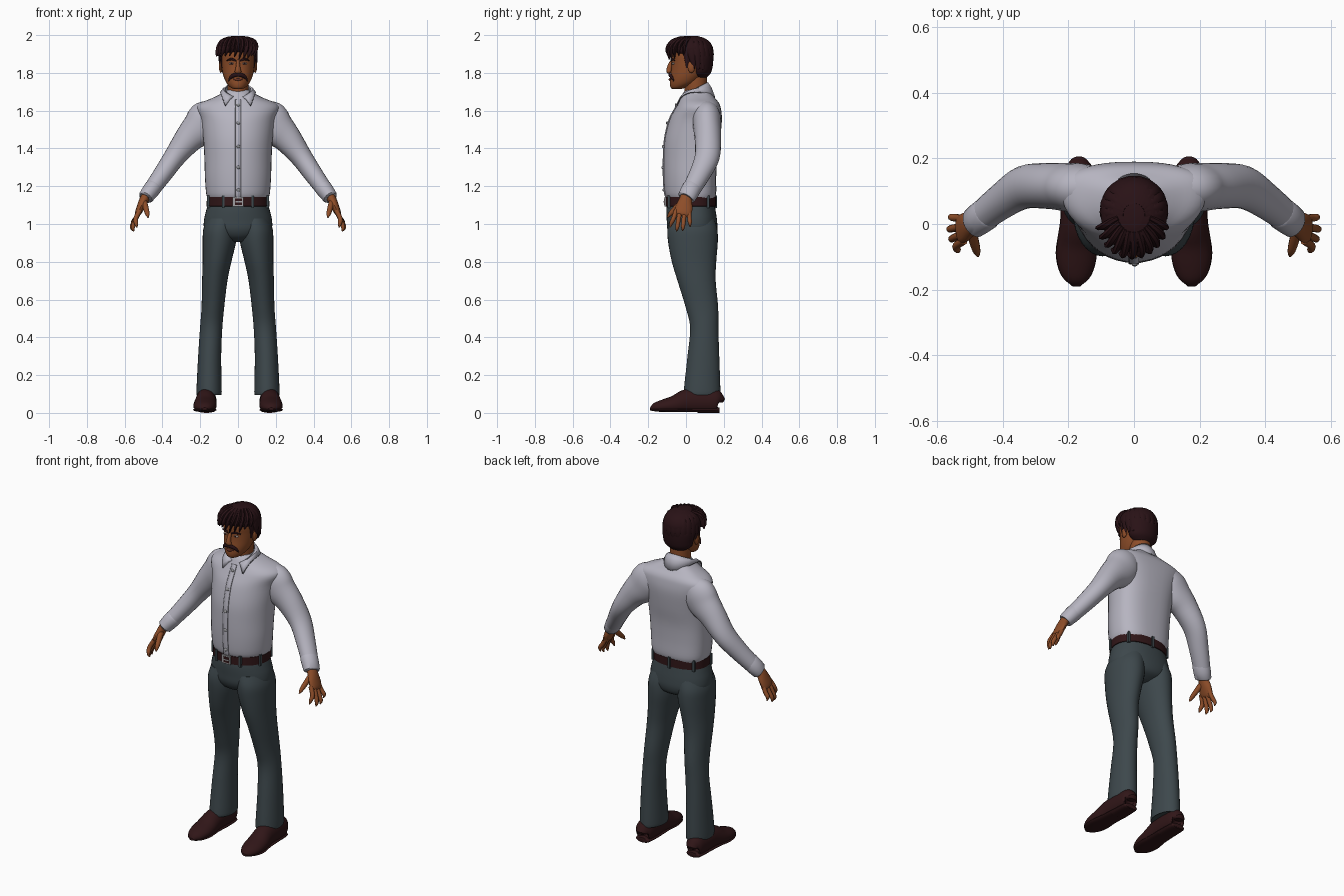
import bpy, bmesh, math, random
from mathutils import Vector

random.seed(4)


def material(name, rgb):
    m = bpy.data.materials.new(name)
    m.diffuse_color = (*rgb, 1)
    return m


SHIRT = material("pale_grey_cloth", (0.47, 0.46, 0.53))
SEAM = material("seam_grey", (0.16, 0.16, 0.18))
TROUSER = material("slate_cloth", (0.047, 0.064, 0.072))
LEATHER = material("brown_leather", (0.030, 0.008, 0.009))
HAIR = material("dark_hair", (0.022, 0.006, 0.008))
SKIN = material("brown_skin", (0.27, 0.075, 0.022))
METAL = material("buckle_metal", (0.35, 0.35, 0.36))
EYE = material("eye_white", (0.5, 0.42, 0.38))
LIP = material("lip", (0.15, 0.035, 0.02))


def build(name, verts, faces, mat):
    me = bpy.data.meshes.new(name)
    bm = bmesh.new()
    vs = [bm.verts.new(v) for v in verts]
    for f in faces:
        bm.faces.new([vs[i] for i in f])
    bmesh.ops.recalc_face_normals(bm, faces=bm.faces)
    bm.to_mesh(me)
    bm.free()
    me.materials.append(mat)
    ob = bpy.data.objects.new(name, me)
    bpy.context.collection.objects.link(ob)
    return ob


def skin_rings(name, rings, mat):
    n = len(rings[0])
    faces = [(k * n + i, k * n + (i + 1) % n, (k + 1) * n + (i + 1) % n, (k + 1) * n + i)
             for k in range(len(rings) - 1) for i in range(n)]
    faces += [tuple(range(n)), tuple(range((len(rings) - 1) * n, len(rings) * n))]
    return build(name, [p for r in rings for p in r], faces, mat)


def spline(rows, steps):
    """Smooth interpolation through rows of numbers."""
    out = []
    for i in range(len(rows) - 1):
        a, b, c, d = (rows[max(i - 1, 0)], rows[i], rows[i + 1], rows[min(i + 2, len(rows) - 1)])
        for k in range(steps):
            t = k / steps
            out.append([q + 0.5 * t * (r - p + t * (2 * p - 5 * q + 4 * r - s + t * (3 * (q - r) + s - p)))
                        for p, q, r, s in zip(a, b, c, d)])
    return out + [list(rows[-1])]


def body(name, rows, mat, back=2.0, n=32, steps=4, side=1):
    """Upright loft; rows are z, centre x, half width, front y, widest y, back y."""
    rings = []
    for z, cx, rx, yf, cy, yb in spline(rows, steps):
        ring = []
        for i in range(n):
            c, s = math.cos(math.tau * i / n), math.sin(math.tau * i / n)
            e = 2 / back if s > 0 else 1
            x = math.copysign(abs(c) ** e, c) * rx
            y = cy + (yb - cy) * abs(s) ** e if s > 0 else cy + (cy - yf) * s
            ring.append((side * (cx + x), y, z))
        rings.append(ring)
    return skin_rings(name, rings, mat)


def tube(name, rows, mat, ref=(0, 1, 0), n=12, steps=4, side=1, floor=None):
    """Loft along a path; rows are x, y, z, radius across, radius along ref."""
    pts = spline(rows, steps)
    pos = [Vector(p[:3]) for p in pts]
    rings = []
    for k, p in enumerate(pts):
        t = (pos[min(k + 1, len(pos) - 1)] - pos[max(k - 1, 0)]).normalized()
        a = Vector(ref) - t * t.dot(Vector(ref))
        a.normalize()
        b = a.cross(t)
        ring = []
        for i in range(n):
            w = math.tau * i / n
            v = pos[k] + b * (p[3] * math.cos(w)) + a * (p[4] * math.sin(w))
            ring.append((side * v.x, v.y, v.z if floor is None else max(v.z, floor)))
        rings.append(ring)
    return skin_rings(name, rings, mat)


def ball(name, loc, size, mat):
    return body(name, [(loc[2] + size[2] * math.sin(a), loc[0], size[0] * math.cos(a), loc[1] - size[1] * math.cos(a),
                        loc[1], loc[1] + size[1] * math.cos(a))
                       for a in [math.radians(d) for d in range(-88, 89, 22)]], mat, n=14, steps=1)


def box(name, loc, size, mat):
    v = [Vector((x, y, z)) * 0.5 * Vector((1, 1, 1)).length / math.sqrt(3)
         for x in (-1, 1) for y in (-1, 1) for z in (-1, 1)]
    v = [(loc[0] + p.x * size[0], loc[1] + p.y * size[1], loc[2] + p.z * size[2]) for p in v]
    return build(name, v, [(0, 1, 3, 2), (4, 6, 7, 5), (0, 4, 5, 1), (2, 3, 7, 6), (0, 2, 6, 4), (1, 5, 7, 3)], mat)


# Shirt body
TORSO = [(1.135, 0, .160, -.100, .04, .153), (1.165, 0, .169, -.112, .04, .160), (1.25, 0, .175, -.118, .04, .160),
         (1.35, 0, .178, -.118, .05, .165), (1.45, 0, .184, -.112, .06, .180), (1.55, 0, .200, -.088, .09, .190),
         (1.61, 0, .222, -.058, .10, .185), (1.64, 0, .200, -.042, .10, .175), (1.665, 0, .140, -.030, .09, .155),
         (1.69, 0, .090, -.018, .08, .135), (1.71, 0, .068, .0, .06, .115)]
body("shirt_body", TORSO, SHIRT, back=2.6, n=40)

# Placket, seam and buttons follow the shirt front
front = [(r[0], r[3]) for r in spline(TORSO, 4) if r[0] < 1.66]


def front_strip(name, x0, x1, lift, mat):
    v = [(x, y - lift, z) for z, y in front for x in (x0, x1)]
    ob = build(name, v, [(2 * i, 2 * i + 1, 2 * i + 3, 2 * i + 2) for i in range(len(front) - 1)], mat)
    mod = ob.modifiers.new("thickness", 'SOLIDIFY')
    mod.thickness, mod.offset = 0.006, 0


front_strip("placket", -.014, .016, .002, SHIRT)
front_strip("placket_seam", -.017, -.014, .001, SEAM)
for bz in (1.18, 1.30, 1.41, 1.535, 1.63):
    by = min(front, key=lambda p: abs(p[0] - bz))[1]
    ball("shirt_button", (.002, by - .005, bz), (.009, .006, .009), METAL)


# Collar with pointed flaps, and its dark hem
def collar_low(t):
    f = t * math.radians(152)
    return Vector(((.089 + .05 * t ** 6) * math.sin(f), .045 + .106 * math.cos(f),
                   1.672 + .027 * math.sin(f) ** 2 - .052 * t ** 8))


verts, N = [], 40
for i in range(N + 1):
    t = 2 * i / N - 1
    f = t * math.radians(165)
    top = Vector((.066 * math.sin(f), .047 + .066 * math.cos(f), 1.712 + .038 * math.cos(f)))
    low = collar_low(t)
    verts += [top, (top + low) / 2 + Vector((0, 0, .010)), low]
collar = build("collar", verts, [(3 * i + j, 3 * i + 3 + j, 3 * i + 4 + j, 3 * i + 1 + j)
                                 for i in range(N) for j in (0, 1)], SHIRT)
mod = collar.modifiers.new("thickness", 'SOLIDIFY')
mod.thickness, mod.offset = 0.007, 0
hem = [(*collar_low(i / 15 - 1), .0035, .0035) for i in range(31)]
tube("collar_hem", hem, SEAM, ref=(0, 0, 1), n=6, steps=1)

for s in (1, -1):
    # Sleeve and cuff
    tube("sleeve", [(.12, .11, 1.60, .07, .06), (.16, .11, 1.562, .100, .074), (.20, .112, 1.51, .098, .074),
                    (.26, .116, 1.452, .077, .070), (.335, .112, 1.355, .058, .066), (.40, .072, 1.262, .050, .056),
                    (.465, .022, 1.172, .043, .048)], SHIRT, n=24, side=s)
    tube("cuff", [(.445, .036, 1.20, .040, .046), (.450, .032, 1.193, .046, .051), (.488, .004, 1.142, .040, .048),
                  (.490, .002, 1.139, .030, .038)], SHIRT, n=24, steps=2, side=s)
    # Hand
    tube("palm", [(.475, .008, 1.165, .024, .030), (.497, -.002, 1.13, .024, .034), (.515, -.010, 1.09, .021, .045),
                  (.530, -.017, 1.055, .016, .044), (.533, -.020, 1.043, .006, .034)], SKIN, side=s, n=16)
    for k, (ky, tx, ty, tz) in enumerate([(-.052, .535, -.085, .982), (-.030, .552, -.050, .962),
                                          (-.006, .558, -.018, .964), (.016, .553, .022, .985)]):
        tube("finger", [(.520, ky, 1.072, .013, .012), (.541, (ky * 1.4 + ty) / 2.4, 1.03, .0125, .012),
                        (tx + .004, ty * .8 + ky * .2, tz + .022, .011, .0105), (tx, ty, tz, .003, .003)],
             SKIN, n=10, side=s)
    tube("thumb", [(.497, -.018, 1.118, .018, .016), (.488, -.052, 1.085, .016, .015),
                   (.480, -.082, 1.055, .012, .012), (.476, -.098, 1.035, .004, .004)], SKIN, (1, 0, 0), n=10, side=s)

    # Trouser leg
    body("trouser_leg", [(.100, .153, .064, -.008, .08, .178), (.115, .153, .067, -.012, .08, .182),
                         (.30, .150, .061, .008, .09, .176), (.45, .142, .059, .022, .095, .171),
                         (.56, .133, .060, -.002, .085, .170), (.70, .123, .067, -.045, .06, .157),
                         (.80, .111, .076, -.075, .045, .160), (.90, .099, .088, -.094, .04, .168),
                         (.97, .094, .090, -.098, .04, .166), (1.03, .08, .085, -.085, .04, .15)], TROUSER, side=s)
    # Shoe: upper, sole and heel
    tube("shoe_upper", [(.168, .176, .055, .010, .02), (.168, .168, .060, .060, .047), (.168, .10, .062, .070, .054),
                        (.170, .01, .060, .067, .055), (.174, -.06, .042, .050, .061), (.176, -.12, .034, .037, .058),
                        (.176, -.165, .026, .026, .040), (.176, -.188, .020, .008, .012)],
         LEATHER, (1, 0, 0), n=24, side=s, floor=.010)
    tube("shoe_sole", [(.168, .178, .016, .012, .02), (.168, .168, .016, .014, .046), (.168, .09, .016, .014, .052),
                       (.172, -.01, .017, .013, .055), (.176, -.09, .016, .012, .063), (.176, -.155, .017, .010, .047),
                       (.176, -.190, .020, .006, .012)], LEATHER, (1, 0, 0), n=16, side=s, floor=.004)
    tube("shoe_heel", [(.168, .176, .014, .014, .03), (.168, .165, .014, .014, .046), (.168, .07, .014, .014, .050),
                       (.168, .065, .014, .014, .046)], LEATHER, (1, 0, 0), n=16, side=s, floor=0)

# Trouser hips, belt, loops and buckle
body("trouser_hips", [(.905, 0, .05, -.03, .04, .10), (.93, 0, .125, -.075, .04, .150), (.97, 0, .176, -.098, .04, .166),
                      (1.02, 0, .180, -.102, .04, .164), (1.07, 0, .169, -.104, .04, .157),
                      (1.105, 0, .160, -.101, .04, .152), (1.148, 0, .157, -.099, .04, .150)], TROUSER, back=2.3, n=40)
body("belt", [(1.092, 0, .158, -.099, .04, .150), (1.094, 0, .166, -.107, .04, .158),
              (1.142, 0, .165, -.107, .04, .158), (1.144, 0, .157, -.099, .04, .150)], LEATHER, back=2.3, n=40, steps=1)
for a in (-118, -62, -160, -20, 38, 90, 142):
    c, q = math.cos(math.radians(a)), math.sin(math.radians(a))
    e = 2 / 2.3 if q > 0 else 1
    box("belt_loop", (.166 * math.copysign(abs(c) ** e, c), .04 + (.118 * q ** e if q > 0 else .147 * q), 1.118),
        (.014, .014, .066), TROUSER)
box("buckle_frame", (0, -.110, 1.118), (.056, .009, .050), METAL)
box("buckle_inside", (.003, -.113, 1.118), (.036, .007, .034), LEATHER)
box("buckle_pin", (.004, -.117, 1.118), (.034, .004, .006), METAL)

# Neck and head
body("neck", [(1.63, 0, .062, -.015, .06, .115), (1.69, 0, .055, -.008, .055, .11), (1.74, 0, .056, -.01, .05, .11),
              (1.80, 0, .058, -.02, .05, .11)], SKIN)
HEAD = [(1.714, 0, .018, -.070, -.05, -.03), (1.722, 0, .038, -.081, -.04, .0), (1.745, 0, .060, -.086, -.01, .05),
        (1.78, 0, .076, -.083, .01, .09), (1.82, 0, .085, -.078, .025, .118), (1.86, 0, .089, -.077, .03, .128),
        (1.90, 0, .090, -.080, .03, .130), (1.94, 0, .082, -.065, .03, .12), (1.97, 0, .05, -.03, .03, .09)]
body("head", HEAD, SKIN)
tube("nose", [(0, -.072, 1.868, .006, .008), (0, -.082, 1.845, .012, .010), (0, -.089, 1.820, .014, .014),
              (0, -.089, 1.806, .013, .018), (0, -.082, 1.797, .004, .008)], SKIN, (1, 0, 0))
tube("lower_lip", [(-.024, -.079, 1.767, .003, .003), (0, -.086, 1.765, .007, .006), (.024, -.079, 1.767, .003, .003)],
     LIP, (0, 1, 0))
for s in (1, -1):
    ball("ear", (s * .091, .028, 1.832), (.010, .020, .032), SKIN)
    ball("eye", (s * .034, -.066, 1.849), (.014, .009, .006), EYE)
    ball("pupil", (s * .034, -.0735, 1.849), (.005, .003, .005), HAIR)
    tube("eyebrow", [(.012, -.078, 1.864, .004, .004), (.034, -.076, 1.873, .006, .005), (.060, -.060, 1.866, .003, .003)],
         HAIR, (0, 1, 0), side=s)
    tube("moustache", [(-.002, -.087, 1.790, .009, .007), (.020, -.084, 1.788, .011, .008),
                       (.040, -.074, 1.775, .008, .007), (.050, -.065, 1.757, .002, .003)], HAIR, (0, 1, 0), side=s)
    tube("sideburn", [(.086, .006, 1.91, .022, .010), (.087, .008, 1.87, .016, .007), (.083, .008, 1.825, .006, .004)],
         HAIR, (1, 0, 0), side=s)

# Hair: cap plus overlapping tapered locks
body("hair_cap", [(1.775, 0, .050, .05, .07, .108), (1.80, 0, .083, .035, .07, .132), (1.84, 0, .094, .03, .065, .142),
                  (1.88, 0, .099, .015, .06, .145), (1.905, 0, .101, -.070, .04, .145), (1.935, 0, .100, -.088, .03, .142),
                  (1.965, 0, .084, -.072, .03, .125), (1.985, 0, .058, -.045, .03, .095), (1.995, 0, .025, -.01, .03, .06)],
     HAIR)
for i in range(11):  # fringe swept across the forehead
    a = math.radians(-165 + 15 * i)
    c, q = math.cos(a), math.sin(a)
    drop = random.uniform(.0, .022)
    tube("fringe_lock", [(.045 * c, .03 + .05 * q, 1.980, .010, .016), (.082 * c, .02 + .085 * q, 1.958, .013, .022),
                         (.098 * c - .006, .02 + .112 * q, 1.925, .010, .018),
                         (.098 * c - .020, .02 + .112 * q, 1.892 - drop, .002, .003)], HAIR, (c + .01, q, .0), n=8, steps=3)
for i in range(12):  # locks around the back and crown
    a = math.radians(-5 + 17 * i)
    c, q = math.cos(a), math.sin(a)
    tube("back_lock", [(.03 * c, .03 + .03 * q, 1.988, .012, .008), (.078 * c, .035 + .082 * q, 1.960, .020, .010),
                       (.097 * c, .04 + .100 * q, 1.90, .022, .008),
                       (.094 * c, .05 + .085 * q, random.uniform(1.81, 1.85), .005, .004)], HAIR, (c, q, .3), n=8, steps=3)

# Smooth shading with crisp edges
bpy.ops.object.select_all(action='SELECT')
bpy.context.view_layer.objects.active = collar
bpy.ops.object.shade_smooth_by_angle(angle=math.radians(40))
